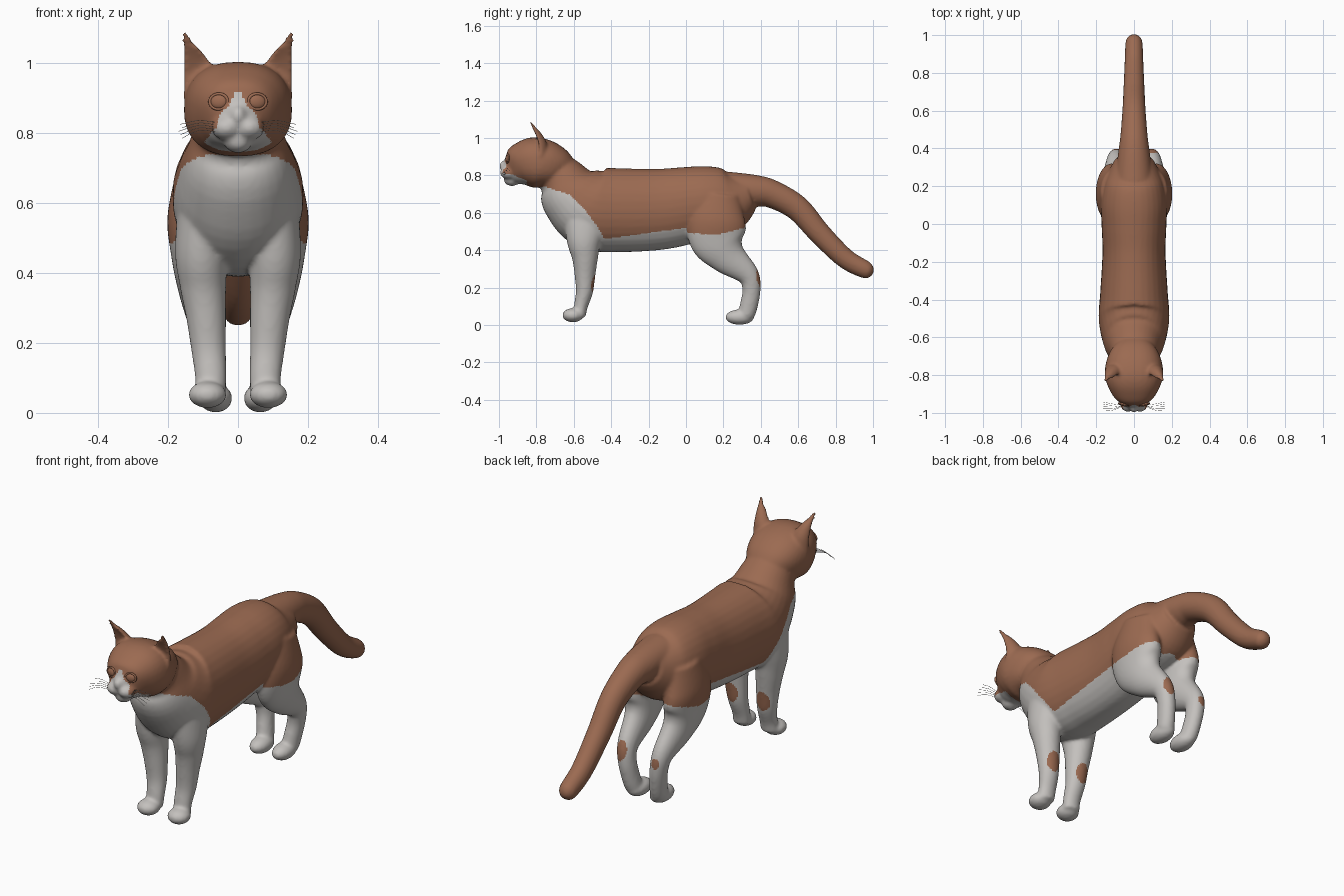
import bpy
import bmesh
import math
from mathutils import Vector, Matrix
from mathutils.bvhtree import BVHTree

cube = bpy.data.objects.get("Cube")
if cube:
    bpy.data.objects.remove(cube, do_unlink=True)


def make_material(name, colour):
    mat = bpy.data.materials.new(name)
    mat.use_nodes = True
    mat.diffuse_color = (*colour, 1)
    for node in mat.node_tree.nodes:
        if node.type == 'BSDF_PRINCIPLED':
            node.inputs["Base Color"].default_value = (*colour, 1)
            node.inputs["Roughness"].default_value = 0.8
    return mat


brown = make_material("brown fur", (0.33, 0.145, 0.083))
white = make_material("white fur", (0.55, 0.53, 0.51))


def spline(points, steps=6):
    """Smooth curve through vectors of any size."""
    pts = [Vector(p) for p in points]
    last = len(pts) - 1
    out = []
    for i in range(last):
        a, b, c, d = (pts[min(max(i + k, 0), last)] for k in (-1, 0, 1, 2))
        for j in range(steps):
            t = j / steps
            out.append(b + (c - a) * (t / 2)
                       + (a * 2 - b * 5 + c * 4 - d) * (t * t / 2)
                       + (b * 3 - c * 3 + d - a) * (t ** 3 / 2))
    return out + [pts[-1]]


def loft(bm, stations, side=1, power=2, front=1, sides=32):
    """Closed tube through stations of (x, y, z, half width, half depth)."""
    path = spline(stations)
    rings = []
    for i, p in enumerate(path):
        step = path[min(i + 1, len(path) - 1)] - path[max(i - 1, 0)]
        across = Vector((0, -step[2], step[1])).normalized()
        ring = []
        for k in range(sides):
            angle = math.tau * k / sides
            c, s = (math.copysign(abs(v) ** (2 / power), v)
                    for v in (math.cos(angle), math.sin(angle)))
            if s > 0:
                s *= front
            co = Vector(p[:3]) + across * s * max(p[4], 0.003)
            co.x = (co.x + c * max(p[3], 0.003)) * side
            ring.append(bm.verts.new(co))
        rings.append(ring)
    for low, high in zip(rings, rings[1:]):
        for k in range(sides):
            n = (k + 1) % sides
            bm.faces.new((low[k], low[n], high[n], high[k]))
    bm.faces.new(rings[0][::-1])
    bm.faces.new(rings[-1])


def ball(bm, centre, radii):
    matrix = Matrix.Translation(centre) @ Matrix.Diagonal((*radii, 1))
    bmesh.ops.create_uvsphere(bm, u_segments=32, v_segments=20, radius=1, matrix=matrix)


def centred(rows):
    return [(0, *row) for row in rows]


bm = bmesh.new()

# Torso and neck
loft(bm, centred([
    (-0.74, 0.85, 0.11, 0.10), (-0.67, 0.785, 0.132, 0.13),
    (-0.61, 0.70, 0.165, 0.18), (-0.50, 0.625, 0.187, 0.222),
    (-0.35, 0.614, 0.178, 0.224), (-0.15, 0.618, 0.167, 0.217),
    (0, 0.638, 0.172, 0.207), (0.12, 0.655, 0.175, 0.195),
    (0.24, 0.665, 0.15, 0.165), (0.34, 0.70, 0.10, 0.09)]), power=2.1)

# Tail
loft(bm, centred([
    (0.22, 0.73, 0.10, 0.09), (0.37, 0.717, 0.085, 0.085),
    (0.46, 0.70, 0.073, 0.075), (0.595, 0.625, 0.062, 0.068),
    (0.715, 0.49, 0.056, 0.06), (0.85, 0.357, 0.05, 0.054),
    (0.96, 0.295, 0.045, 0.047), (0.99, 0.28, 0.03, 0.03), (1, 0.275, 0.01, 0.01)]))

# Head and muzzle
loft(bm, centred([
    (-0.97, 0.83, 0.028, 0.035), (-0.93, 0.84, 0.085, 0.088),
    (-0.88, 0.858, 0.127, 0.117), (-0.82, 0.868, 0.151, 0.135),
    (-0.76, 0.862, 0.153, 0.13), (-0.70, 0.84, 0.135, 0.115),
    (-0.65, 0.81, 0.10, 0.09)]), power=2.35)
ball(bm, (0, -0.945, 0.85), (0.03, 0.055, 0.036))
ball(bm, (0, -0.93, 0.777), (0.042, 0.045, 0.034))

for side in (-1, 1):
    # Whisker pads
    ball(bm, (side * 0.032, -0.945, 0.815), (0.044, 0.05, 0.036))
    # Ears, hollow towards the front
    loft(bm, [(0.095, -0.785, 0.90, 0.062, 0.05), (0.105, -0.79, 0.96, 0.052, 0.048),
              (0.122, -0.805, 1.01, 0.036, 0.036), (0.143, -0.825, 1.055, 0.018, 0.02),
              (0.153, -0.838, 1.09, 0.008, 0.009)], side, front=-0.15)
    # Front legs and paws
    loft(bm, [(0.10, -0.53, 0.62, 0.07, 0.13), (0.105, -0.545, 0.46, 0.075, 0.095),
              (0.10, -0.54, 0.36, 0.066, 0.07), (0.091, -0.54, 0.27, 0.057, 0.056),
              (0.084, -0.543, 0.18, 0.05, 0.046), (0.078, -0.562, 0.10, 0.045, 0.037),
              (0.08, -0.57, 0.045, 0.045, 0.033)], side)
    ball(bm, (side * 0.087, -0.605, 0.052), (0.055, 0.056, 0.038))
    # Hind legs and paws
    loft(bm, [(0.10, 0.17, 0.70, 0.075, 0.12), (0.12, 0.16, 0.56, 0.082, 0.155),
              (0.117, 0.175, 0.45, 0.074, 0.15), (0.11, 0.225, 0.365, 0.063, 0.10),
              (0.10, 0.33, 0.27, 0.047, 0.06), (0.09, 0.35, 0.19, 0.042, 0.049),
              (0.078, 0.335, 0.10, 0.041, 0.048), (0.07, 0.32, 0.05, 0.042, 0.045)], side)
    ball(bm, (side * 0.064, 0.287, 0.042), (0.048, 0.077, 0.041))

bmesh.ops.recalc_face_normals(bm, faces=bm.faces)
mesh = bpy.data.meshes.new("rough_body")
bm.to_mesh(mesh)
bm.free()

# Fuse the parts into one soft skin
body = bpy.data.objects.new("body", mesh)
bpy.context.collection.objects.link(body)
remesh = body.modifiers.new("fuse", 'REMESH')
remesh.mode = 'VOXEL'
remesh.voxel_size = 0.008
smooth = body.modifiers.new("soften", 'SMOOTH')
smooth.factor = 0.5
smooth.iterations = 8
graph = bpy.context.evaluated_depsgraph_get()
skin = bpy.data.meshes.new_from_object(body.evaluated_get(graph))
body.modifiers.clear()
body.data = skin
bpy.data.meshes.remove(mesh)
skin.name = "body"
skin.materials.clear()
skin.materials.append(brown)
skin.materials.append(white)


def level(table, value):
    """Read a height or width off a line of joined points."""
    for (a, fa), (b, fb) in zip(table, table[1:]):
        if a <= value <= b:
            return fa + (fb - fa) * (value - a) / (b - a)
    return -1


# Coat pattern: white below the flank line, white blaze, brown leg patches
flank = [(-1.1, 0.735), (-0.8, 0.735), (-0.755, 0.74), (-0.62, 0.695), (-0.54, 0.615),
         (-0.48, 0.535), (-0.435, 0.46), (0, 0.52), (0.01, 0.49), (0.18, 0.485), (0.43, 0.55)]
blaze = [(0.7, 0.1), (0.78, 0.095), (0.815, 0.062), (0.86, 0.05), (0.875, 0.028), (0.917, 0.008)]
patches = [(0.09, -0.52, 0.225, 0.036, 0.052), (-0.09, -0.52, 0.225, 0.036, 0.052),
           (0.1, 0.35, 0.255, 0.03, 0.05), (-0.098, 0.36, 0.24, 0.021, 0.027)]


def is_white(c):
    for x, y, z, width, height in patches:
        if y < c.y < y + 0.1 and math.hypot((c.x - x) / width, (c.z - z) / height) < 1:
            return False
    return c.z < level(flank, c.y) or (c.y < -0.85 and abs(c.x) < level(blaze, c.z))


for face in skin.polygons:
    face.use_smooth = True
    face.material_index = int(is_white(face.center))

# Eyes with raised lids, seated on the face
tree = BVHTree.FromPolygons([v.co for v in skin.vertices],
                            [tuple(f.vertices) for f in skin.polygons])
for side, name in ((-1, "right"), (1, "left")):
    spot, normal, _, _ = tree.ray_cast(Vector((side * 0.055, -2, 0.89)), Vector((0, 1, 0)))
    facing = (normal + Vector((0, -1, 0))).normalized()
    turn = facing.to_track_quat('Z', 'Y').to_euler()
    bpy.ops.mesh.primitive_uv_sphere_add(segments=32, ring_count=16, radius=1,
                                         location=spot, rotation=turn)
    eye = bpy.context.object
    eye.name = name + "_eye"
    eye.scale = (0.024, 0.02, 0.01)
    bpy.ops.object.shade_smooth()
    eye.data.materials.append(brown)
    bpy.ops.mesh.primitive_torus_add(major_segments=32, minor_segments=10, major_radius=0.026,
                                     minor_radius=0.005, location=spot, rotation=turn)
    lid = bpy.context.object
    lid.name = name + "_eyelid"
    lid.scale.y = 0.85
    bpy.ops.object.shade_smooth()
    lid.data.materials.append(brown)

# Whiskers
hairs = bpy.data.curves.new("whiskers", 'CURVE')
hairs.dimensions = '3D'
hairs.bevel_depth = 0.0008
hairs.bevel_resolution = 1
hairs.materials.append(white)
for side in (-1, 1):
    for i in range(5):
        path = spline([(side * 0.05, -0.96, 0.80 + 0.007 * i),
                       (side * 0.11, -0.985 + 0.008 * i, 0.808 + 0.007 * i),
                       (side * (0.16 + 0.005 * (i % 3)), -0.99 + 0.012 * i, 0.785 + 0.01 * i)])
        strand = hairs.splines.new('POLY')
        strand.points.add(len(path) - 1)
        for point, co in zip(strand.points, path):
            point.co = (*co, 1)
bpy.context.collection.objects.link(bpy.data.objects.new("whiskers", hairs))
